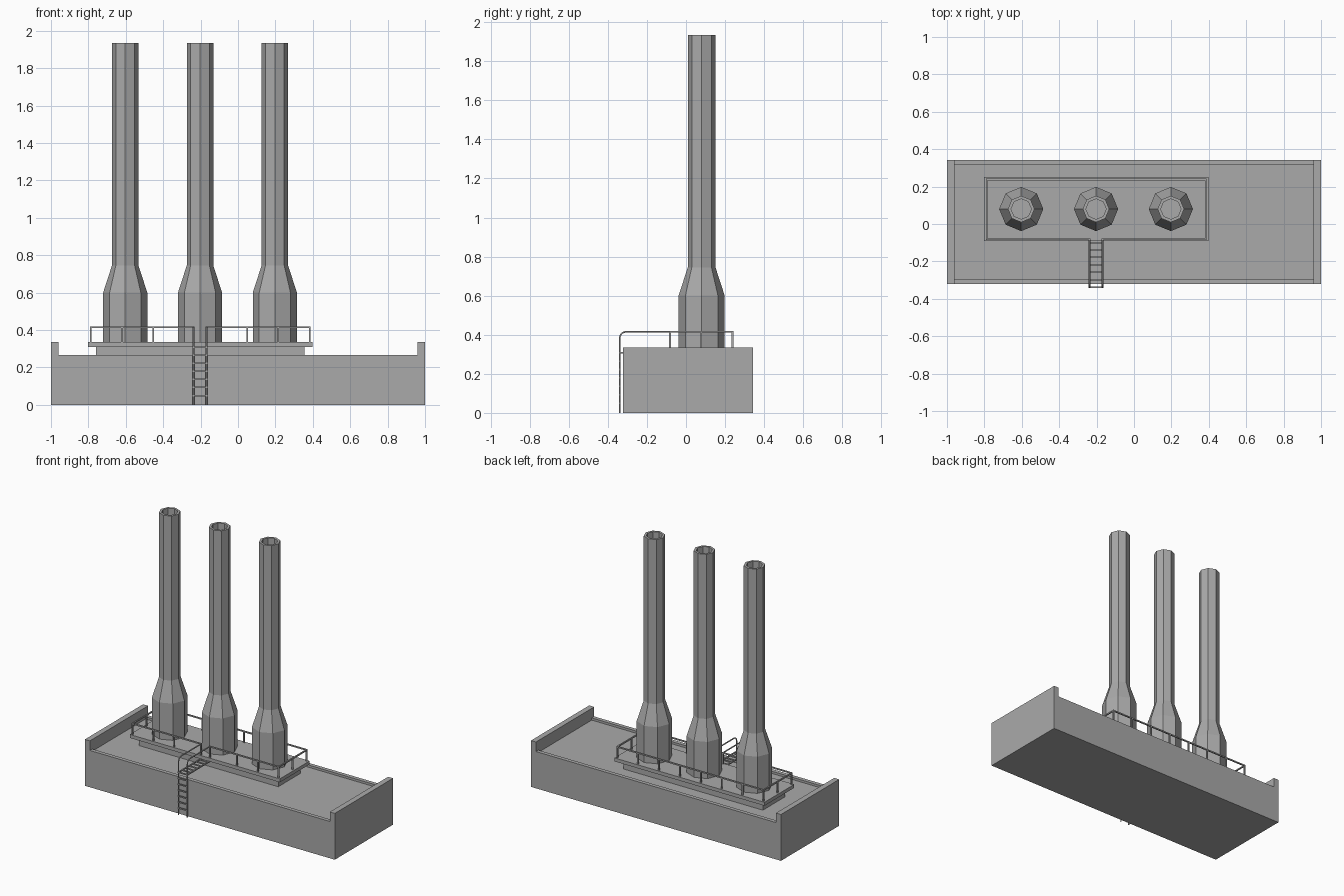
import bpy
import bmesh
from math import cos, sin, pi
from mathutils import Vector

if "Cube" in bpy.data.objects:
    bpy.data.objects.remove(bpy.data.objects["Cube"])


def material(name, grey):
    mat = bpy.data.materials.new(name)
    mat.use_nodes = True
    color = (grey, grey, grey, 1)
    mat.diffuse_color = color
    mat.node_tree.nodes["Principled BSDF"].inputs["Base Color"].default_value = color
    return mat


CONCRETE = material("concrete grey", 0.4)


def finish(name, bm):
    bmesh.ops.recalc_face_normals(bm, faces=bm.faces)
    mesh = bpy.data.meshes.new(name)
    bm.to_mesh(mesh)
    bm.free()
    mesh.materials.append(CONCRETE)
    obj = bpy.data.objects.new(name, mesh)
    bpy.context.collection.objects.link(obj)
    return obj


def box(bm, x, y, z):
    verts = bmesh.ops.create_cube(bm, size=1)["verts"]
    for v in verts:
        v.co = [lo + (c + 0.5) * (hi - lo) for c, (lo, hi) in zip(v.co, (x, y, z))]


def block(name, x, y, z):
    bm = bmesh.new()
    box(bm, x, y, z)
    return finish(name, bm)


def bar(bm, a, b, r=0.0045):
    """Square bar along one axis, extended by its radius at both ends."""
    box(bm, *[(min(p, q) - r, max(p, q) + r) for p, q in zip(a, b)])


# Building with a recessed roof, low rims and raised end walls
FRONT, BACK, WALL, RIM = -0.322, 0.343, 0.04, 0.028
ROOF, RIM_TOP, WALL_TOP = 0.25, 0.266, 0.335

bm = bmesh.new()
profile = [(-1, 0), (1, 0), (1, WALL_TOP), (1 - WALL, WALL_TOP), (1 - WALL, RIM_TOP),
           (WALL - 1, RIM_TOP), (WALL - 1, WALL_TOP), (-1, WALL_TOP)]
face = bm.faces.new([bm.verts.new((x, FRONT, z)) for x, z in profile])
extruded = bmesh.ops.extrude_face_region(bm, geom=[face])["geom"]
bmesh.ops.translate(bm, vec=(0, BACK - FRONT, 0),
                    verts=[g for g in extruded if isinstance(g, bmesh.types.BMVert)])
building = finish("building", bm)

cutter = block("roof_cutter", (WALL - 1, 1 - WALL), (FRONT + RIM, BACK - RIM), (ROOF, 0.5))
cutter.hide_render = True
cutter.hide_viewport = True
cut = building.modifiers.new("roof recess", "BOOLEAN")
cut.object = cutter
cut.solver = "EXACT"

# Stepped platform
DECK = 0.335
block("platform_base", (-0.76, 0.355), (-0.047, 0.207), (ROOF, 0.31))
block("platform_slab", (-0.803, 0.398), (-0.09, 0.25), (0.31, DECK))

# Eight-sided hollow chimneys
CHIMNEY_TOP = 1.935
chimney_profile = [(0.118, DECK), (0.118, 0.6), (0.071, 0.745), (0.071, CHIMNEY_TOP),
                   (0.054, CHIMNEY_TOP), (0.054, CHIMNEY_TOP - 0.2)]
for side, cx in (("right", -0.603), ("middle", -0.203), ("left", 0.197)):
    bm = bmesh.new()
    rings = [[bm.verts.new((cx + r * cos(i * pi / 4), 0.08 + r * sin(i * pi / 4), z))
              for i in range(8)] for r, z in chimney_profile]
    for low, high in zip(rings, rings[1:]):
        for i in range(8):
            j = (i + 1) % 8
            bm.faces.new((low[i], low[j], high[j], high[i]))
    bm.faces.new(rings[0])
    bm.faces.new(rings[-1])
    finish(side + "_chimney", bm)

# Platform railing, open at the ladder
X0, X1, Y0, Y1, RAIL = -0.787, 0.383, -0.082, 0.238, 0.415
LADDER = (-0.238, -0.168)
bm = bmesh.new()
for a, b in (((X0, Y1), (X1, Y1)), ((X0, Y0), (X0, Y1)), ((X1, Y0), (X1, Y1)),
             ((X0, Y0), (LADDER[0], Y0)), ((LADDER[1], Y0), (X1, Y0))):
    bar(bm, (*a, RAIL), (*b, RAIL))
columns = [X0 + i * (X1 - X0) / 7 for i in range(8)]
posts = [(x, Y1) for x in columns]
posts += [(x, Y0) for x in columns[:3] + list(LADDER) + columns[5:]]
posts += [(x, (Y0 + Y1) / 2) for x in (X0, X1)]
for x, y in posts:
    bar(bm, (x, y, DECK), (x, y, RAIL))
finish("platform_railing", bm)

# Ladder with curved handrails, and a rung walkway over the roof
LADDER_Y, BRIDGE, BEND = -0.339, 0.308, 0.03
for side, x in zip(("right", "left"), LADDER):
    curve = bpy.data.curves.new(side + "_ladder_rail", "CURVE")
    curve.dimensions = "3D"
    curve.bevel_depth = 0.0045
    curve.bevel_resolution = 1
    curve.use_fill_caps = True
    arc = [Vector((x, LADDER_Y + BEND * (1 - cos(t * pi / 8)), RAIL - BEND * (1 - sin(t * pi / 8))))
           for t in range(5)]
    path = [Vector((x, LADDER_Y, 0)), *arc, Vector((x, Y0, RAIL))]
    spline = curve.splines.new("POLY")
    spline.points.add(len(path) - 1)
    for point, co in zip(spline.points, path):
        point.co = (*co, 1)
    curve.materials.append(CONCRETE)
    bpy.context.collection.objects.link(bpy.data.objects.new(side + "_ladder_rail", curve))

bm = bmesh.new()
for i in range(7):
    z = 0.05 + i * (BRIDGE - 0.05) / 6
    bar(bm, (LADDER[0], LADDER_Y, z), (LADDER[1], LADDER_Y, z), 0.004)
finish("ladder_rungs", bm)

bm = bmesh.new()
for x in LADDER:
    bar(bm, (x, LADDER_Y, BRIDGE), (x, Y0, BRIDGE), 0.004)
for i in range(1, 7):
    y = LADDER_Y + i * 0.04
    bar(bm, (LADDER[0], y, BRIDGE), (LADDER[1], y, BRIDGE), 0.004)
finish("roof_walkway", bm)
